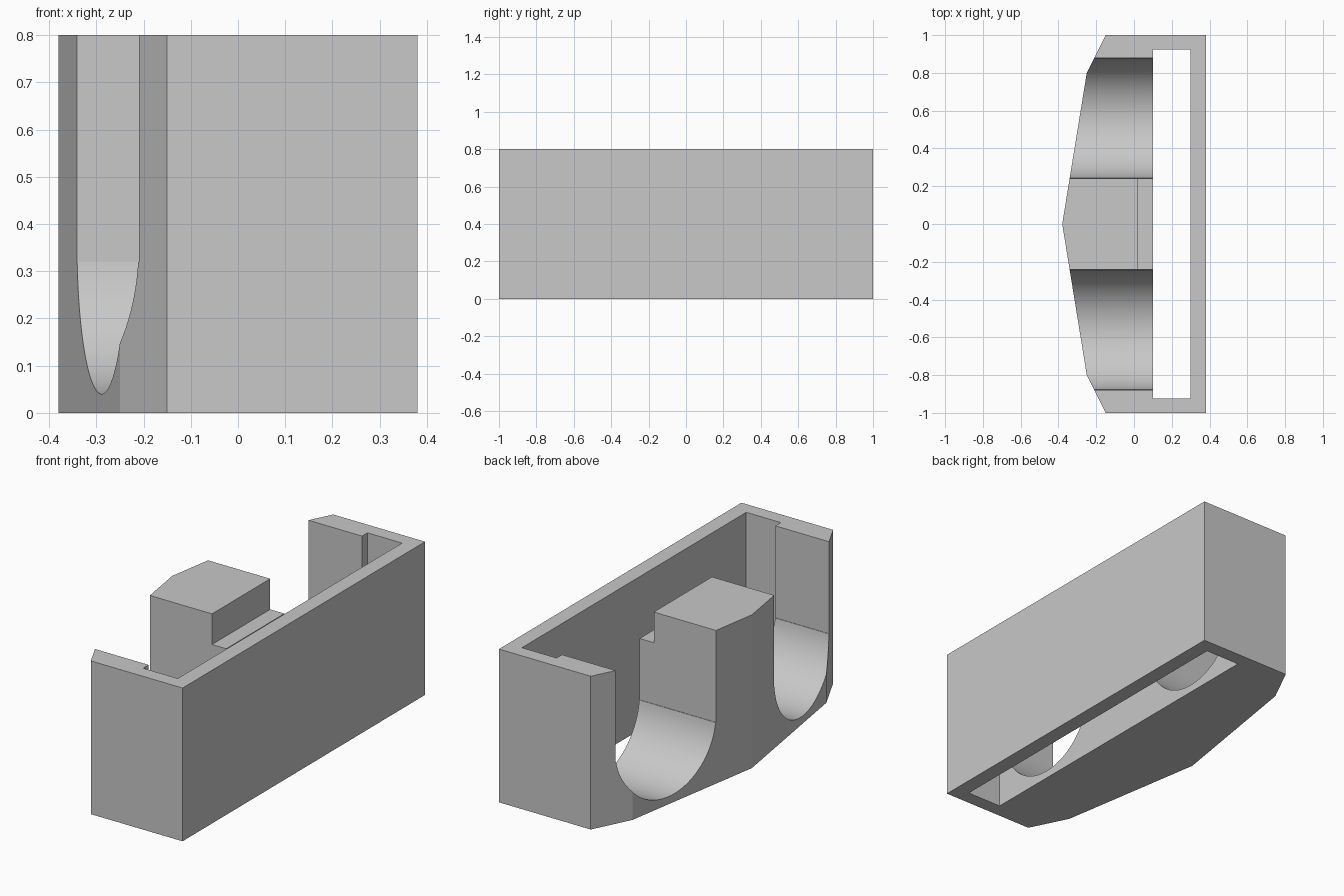
import bpy
import math
from mathutils import Vector

cube = bpy.data.objects.get("Cube")
if cube:
    bpy.data.objects.remove(cube, do_unlink=True)

grey = bpy.data.materials.new("plain_grey")
grey.use_nodes = True
colour = (0.58, 0.58, 0.58, 1)
grey.diffuse_color = colour
grey.node_tree.nodes["Principled BSDF"].inputs["Base Color"].default_value = colour


def prism(name, profile, sweep):
    """Extrude a closed 3D profile along a vector."""
    n = len(profile)
    base = [Vector(p) for p in profile]
    verts = base + [p + Vector(sweep) for p in base]
    faces = [list(range(n))[::-1], list(range(n, 2 * n))]
    faces += [[i, (i + 1) % n, n + (i + 1) % n, n + i] for i in range(n)]
    mesh = bpy.data.meshes.new(name)
    mesh.from_pydata(verts, [], faces)
    mesh.materials.append(grey)
    obj = bpy.data.objects.new(name, mesh)
    bpy.context.collection.objects.link(obj)
    return obj


def box(name, low, high):
    (x0, y0, z0), (x1, y1, z1) = low, high
    return prism(name, [(x0, y0, z0), (x1, y0, z0), (x1, y1, z0), (x0, y1, z0)],
                 (0, 0, z1 - z0))


# Outer block with a shallow pointed face on its right side
half = [(0.38, 1), (-0.15, 1), (-0.25, 0.8)]
outline = half + [(-0.38, 0)] + [(x, -y) for x, y in reversed(half)]
body = prism("holder_body", [(x, y, 0) for x, y in outline], (0, 0, 0.8))

# Long slot through the full height, and the step on the centre block
cutters = [
    box("slot_cutter", (0.1, -0.925, -0.2), (0.3, 0.925, 1)),
    box("step_cutter", (0.018, -0.4, 0.64), (0.2, 0.4, 1)),
]

# Two round-bottomed channels running in from the pointed side
radius, steps = 0.32, 48
start = math.asin(0.04 / radius)
for side in (-1, 1):
    centre = side * 0.56
    profile = [(-0.6, centre + radius, 1), (-0.6, centre - radius, 1),
               (-0.6, centre - radius, 0.32)]
    for i in range(steps + 1):
        a = math.pi + start + (math.pi - 2 * start) * i / steps
        profile.append((-0.6, centre + radius * math.cos(a),
                        0.36 + radius * math.sin(a)))
    profile.append((-0.6, centre + radius, 0.32))
    cutters.append(prism("channel_cutter", profile, (0.8, 0, 0)))

# Normals of every solid face outward before cutting
bpy.context.view_layer.objects.active = body
for obj in [body] + cutters:
    bpy.ops.object.select_all(action="DESELECT")
    obj.select_set(True)
    bpy.context.view_layer.objects.active = obj
    bpy.ops.object.mode_set(mode="EDIT")
    bpy.ops.mesh.select_all(action="SELECT")
    bpy.ops.mesh.normals_make_consistent(inside=False)
    bpy.ops.object.mode_set(mode="OBJECT")

bpy.ops.object.select_all(action="DESELECT")
body.select_set(True)
bpy.context.view_layer.objects.active = body
for cutter in cutters:
    cutter.hide_render = True
    mod = body.modifiers.new("cut", "BOOLEAN")
    mod.operation = "DIFFERENCE"
    mod.solver = "EXACT"
    mod.object = cutter
    bpy.ops.object.modifier_apply(modifier=mod.name)
    bpy.data.objects.remove(cutter, do_unlink=True)

bpy.ops.object.shade_smooth_by_angle(angle=math.radians(6))
